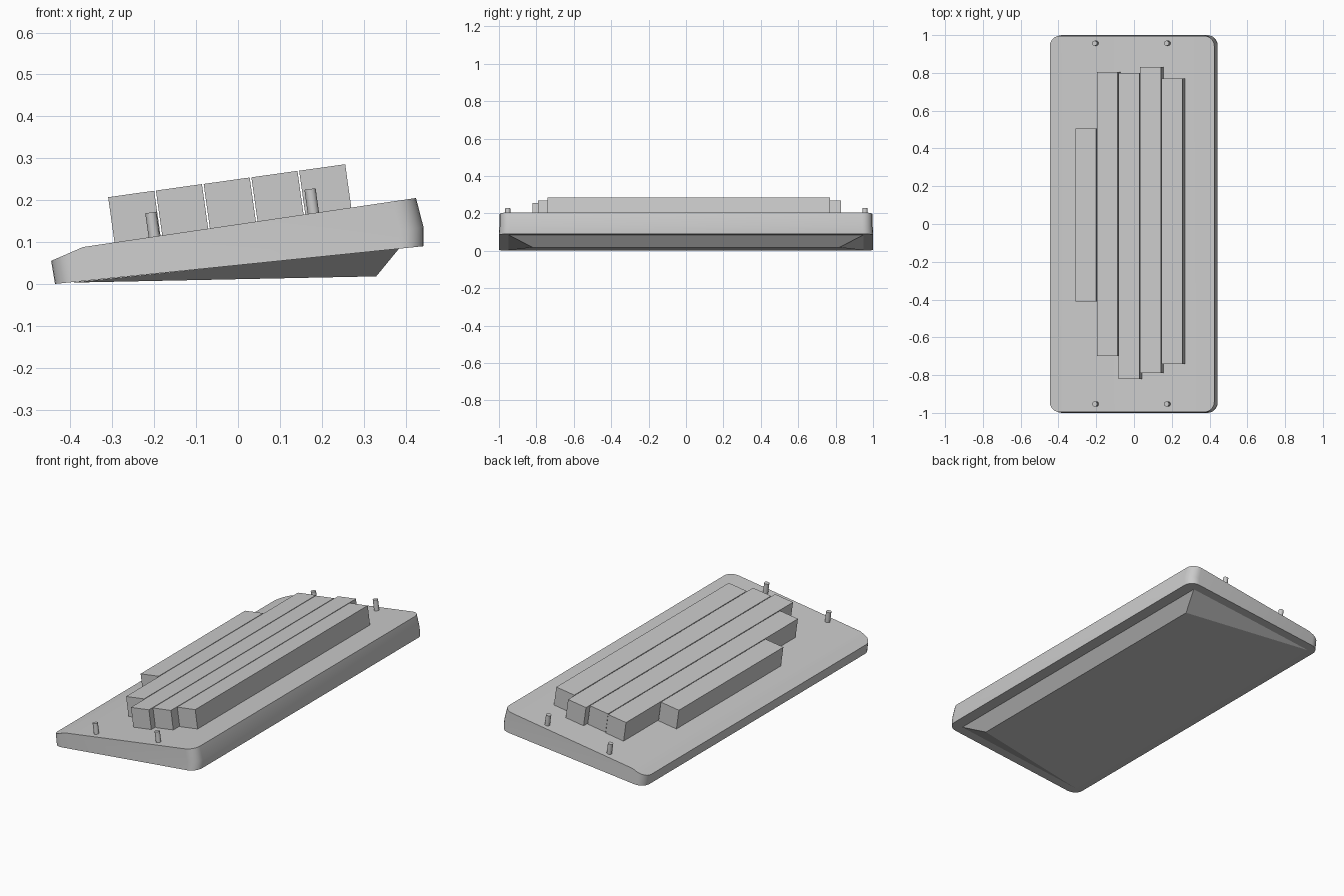
import bpy, bmesh, math
from mathutils import Matrix, Vector

cube = bpy.data.objects.get("Cube")
if cube:
    bpy.data.objects.remove(cube, do_unlink=True)

grey = bpy.data.materials.new("plain grey")
grey.use_nodes = True
grey.diffuse_color = (0.6, 0.6, 0.6, 1)
grey.node_tree.nodes["Principled BSDF"].inputs["Base Color"].default_value = (0.6, 0.6, 0.6, 1)


def finish(name, bm):
    bmesh.ops.recalc_face_normals(bm, faces=bm.faces)
    mesh = bpy.data.meshes.new(name)
    bm.to_mesh(mesh)
    bm.free()
    mesh.materials.append(grey)
    obj = bpy.data.objects.new(name, mesh)
    bpy.context.collection.objects.link(obj)
    return obj


def smooth(obj):
    bpy.ops.object.select_all(action='DESELECT')
    obj.select_set(True)
    bpy.context.view_layer.objects.active = obj
    bpy.ops.object.shade_smooth_by_angle(angle=math.radians(30))


# Sloping case: side profile extruded along y, upright corners rounded
profile = [(-0.437, 0), (0.443, 0.09), (0.443, 0.135),
           (0.425, 0.205), (-0.37, 0.088), (-0.446, 0.055)]
bm = bmesh.new()
section = bm.faces.new([bm.verts.new((x, -1, z)) for x, z in profile])
ext = bmesh.ops.extrude_face_region(bm, geom=[section])
bmesh.ops.translate(bm, vec=(0, 2, 0),
                    verts=[v for v in ext["geom"] if isinstance(v, bmesh.types.BMVert)])
corners = []
for e in bm.edges:
    a, b = e.verts
    if abs(a.co.y - b.co.y) < 0.01 and abs(a.co.x - b.co.x) < 0.03:
        corners.append(e)
bmesh.ops.bevel(bm, geom=corners, offset=0.055, segments=6, profile=0.5, affect='EDGES')
# Slight draft on the end walls
for v in bm.verts:
    if v.co.z > 0.08 + 0.1 * v.co.x:
        v.co.y *= 0.996
smooth(finish("case", bm))

# Tapered underside wedge
bm = bmesh.new()
front, low, rear = [[bm.verts.new((x, s * y, z)) for s in (-1, 1)]
                    for x, y, z in ((-0.40, 0.95, 0.003), (0.33, 0.82, 0.018), (0.385, 0.95, 0.085))]
bm.faces.new((*front, low[1], low[0]))
bm.faces.new((*low, rear[1], rear[0]))
bm.faces.new((*rear, front[1], front[0]))
for i in (0, 1):
    bm.faces.new((front[i], low[i], rear[i]))
finish("underside_wedge", bm)

# Key rows: tilted long blocks, stepping up the slope
tilt = Matrix.Rotation(-math.radians(8), 4, 'Y')
rows = [(-0.41, 0.505), (-0.70, 0.805), (-0.82, 0.80), (-0.79, 0.83), (-0.74, 0.77)]
for i, (y0, y1) in enumerate(rows):
    bm = bmesh.new()
    bmesh.ops.create_cube(bm, size=1)
    corner = Vector((-0.31 + 0.114 * i, (y0 + y1) / 2, 0.207 + 0.0158 * i))
    bm.transform(Matrix.Translation(corner) @ tilt
                 @ Matrix.Diagonal((0.111, y1 - y0, 0.12, 1))
                 @ Matrix.Translation((0.5, 0, -0.5)))
    finish(f"key_row_{i + 1}", bm)

# Corner pins standing square to the slope
for x, z in ((-0.2, 0.113), (0.18, 0.169)):
    for side, y in (("front", -0.953), ("back", 0.957)):
        bm = bmesh.new()
        bmesh.ops.create_cone(bm, cap_ends=True, segments=16, radius1=0.0135,
                              radius2=0.0135, depth=0.08)
        bm.transform(Matrix.Translation((x, y, z)) @ tilt @ Matrix.Translation((0, 0, 0.018)))
        smooth(finish(f"pin_{side}", bm))
